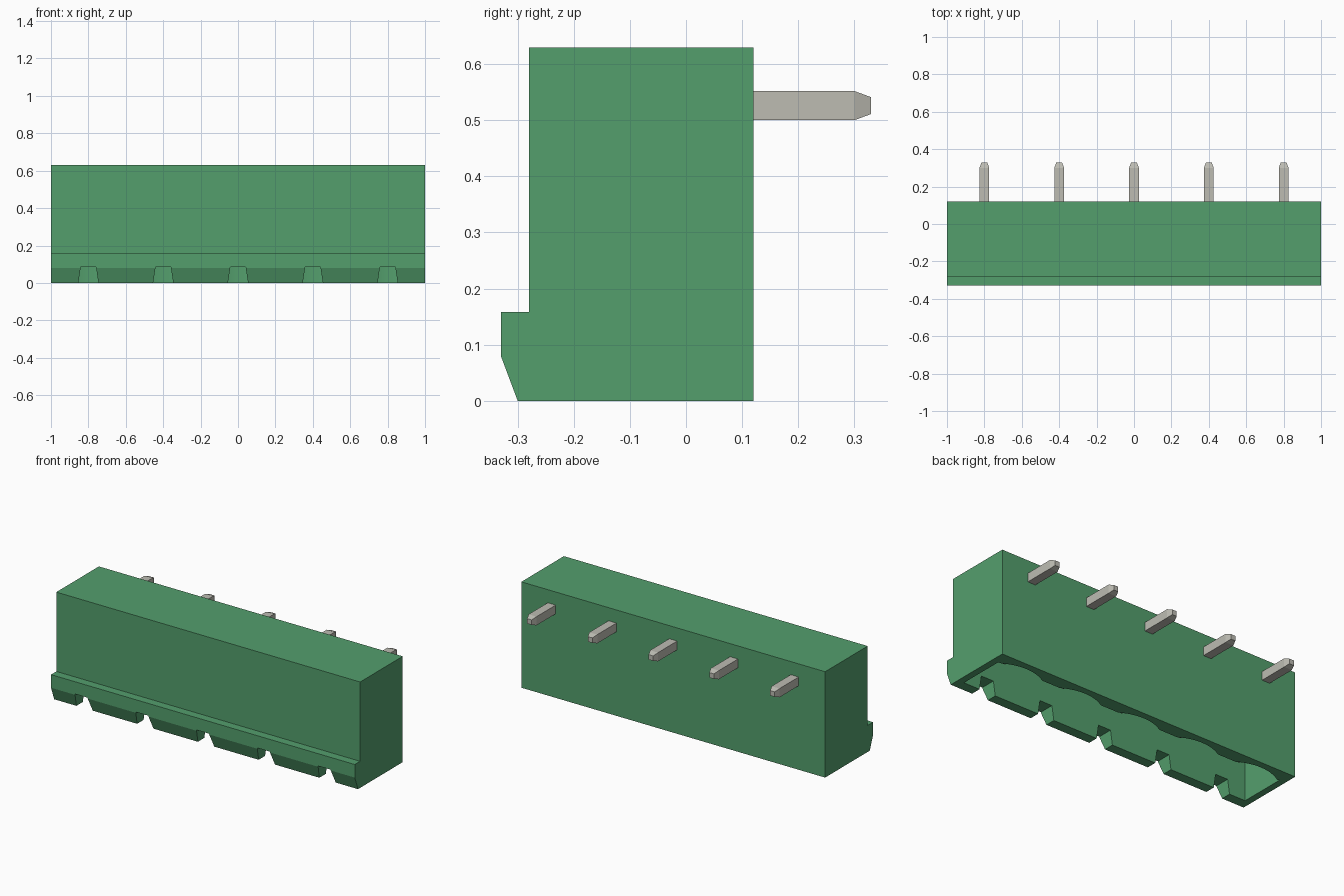
import bpy, bmesh, math
from mathutils import Vector

cube = bpy.data.objects.get("Cube")
if cube:
    bpy.data.objects.remove(cube, do_unlink=True)

PIN_X = [-0.8, -0.4, 0, 0.4, 0.8]


def material(name, rgb):
    m = bpy.data.materials.new(name)
    m.use_nodes = True
    m.diffuse_color = (*rgb, 1)
    m.node_tree.nodes["Principled BSDF"].inputs["Base Color"].default_value = (*rgb, 1)
    return m


GREEN = material("green plastic", (0.088, 0.345, 0.152))
METAL = material("tin metal", (0.51, 0.505, 0.45))


def prism(bm, points, offset):
    """Extrude a flat loop of points along an offset."""
    face = bm.faces.new([bm.verts.new(p) for p in points])
    ext = bmesh.ops.extrude_face_region(bm, geom=[face])["geom"]
    bmesh.ops.translate(bm, vec=Vector(offset),
                        verts=[v for v in ext if isinstance(v, bmesh.types.BMVert)])


def finish(bm, name, mat):
    bmesh.ops.recalc_face_normals(bm, faces=bm.faces)
    me = bpy.data.meshes.new(name)
    bm.to_mesh(me)
    bm.free()
    me.materials.append(mat)
    ob = bpy.data.objects.new(name, me)
    bpy.context.collection.objects.link(ob)
    return ob


# Housing: side profile with the chamfered front lip
profile = [(-0.3, 0), (0.12, 0), (0.12, 0.63), (-0.28, 0.63),
           (-0.28, 0.158), (-0.33, 0.158), (-0.33, 0.08)]
bm = bmesh.new()
prism(bm, [(-1, y, z) for y, z in profile], (2, 0, 0))
housing = finish(bm, "housing", GREEN)

# Socket cutter: open at the bottom, back wall scalloped behind each pin
half, rise, steps = 0.14, 0.04, 12
radius = (half ** 2 + rise ** 2) / (2 * rise)
sweep = math.asin(half / radius)
loop = [(0.96, -0.24), (-0.96, -0.24), (-0.96, 0.04)]
for x in PIN_X:
    for i in range(steps + 1):
        a = sweep * (2 * i / steps - 1)
        loop.append((x + radius * math.sin(a), 0.04 + rise - radius * (1 - math.cos(a))))
loop.append((0.96, 0.04))
bm = bmesh.new()
prism(bm, [(x, y, -0.1) for x, y in loop], (0, 0, 0.55))
socket = finish(bm, "socket_cutter", GREEN)

# Notch cutter: tapered slots through the lower front wall
bm = bmesh.new()
for x in PIN_X:
    prism(bm, [(x - 0.06, -0.4, -0.04), (x + 0.06, -0.4, -0.04),
               (x + 0.041, -0.4, 0.085), (x - 0.041, -0.4, 0.085)], (0, 0.25, 0))
notches = finish(bm, "notch_cutter", GREEN)

# Cut the housing and discard the cutters
for cutter in (socket, notches):
    cutter.hide_render = True
    mod = housing.modifiers.new(cutter.name, "BOOLEAN")
    mod.operation = "DIFFERENCE"
    mod.solver = "EXACT"
    mod.object = cutter
deps = bpy.context.evaluated_depsgraph_get()
cut_mesh = bpy.data.meshes.new_from_object(housing.evaluated_get(deps))
housing.modifiers.clear()
housing.data = cut_mesh
for cutter in (socket, notches):
    bpy.data.objects.remove(cutter, do_unlink=True)
bpy.ops.object.select_all(action="DESELECT")
housing.select_set(True)
bpy.context.view_layer.objects.active = housing
bpy.ops.object.shade_smooth_by_angle(angle=math.radians(20))


def square_pin(name, start, direction, length, taper=0.03, r=0.026, tip=0.015):
    """Square bar with a tapered end."""
    d = Vector(direction)
    u = Vector((1, 0, 0))
    v = d.cross(u)
    bm = bmesh.new()
    rings = []
    for dist, s in ((0, r), (length - taper, r), (length, tip)):
        c = Vector(start) + d * dist
        rings.append([bm.verts.new(c + u * a * s + v * b * s)
                      for a, b in ((-1, -1), (1, -1), (1, 1), (-1, 1))])
    for lo, hi in zip(rings, rings[1:]):
        for i in range(4):
            j = (i + 1) % 4
            bm.faces.new((lo[i], lo[j], hi[j], hi[i]))
    bm.faces.new(rings[0])
    bm.faces.new(rings[-1])
    return finish(bm, name, METAL)


# Solder pins out of the back and contact pins inside the socket
for n, x in enumerate(PIN_X, 1):
    square_pin(f"solder_pin_{n}", (x, 0.11, 0.526), (0, 1, 0), 0.22)
    square_pin(f"contact_pin_{n}", (x, -0.1, 0.46), (0, 0, -1), 0.34)
